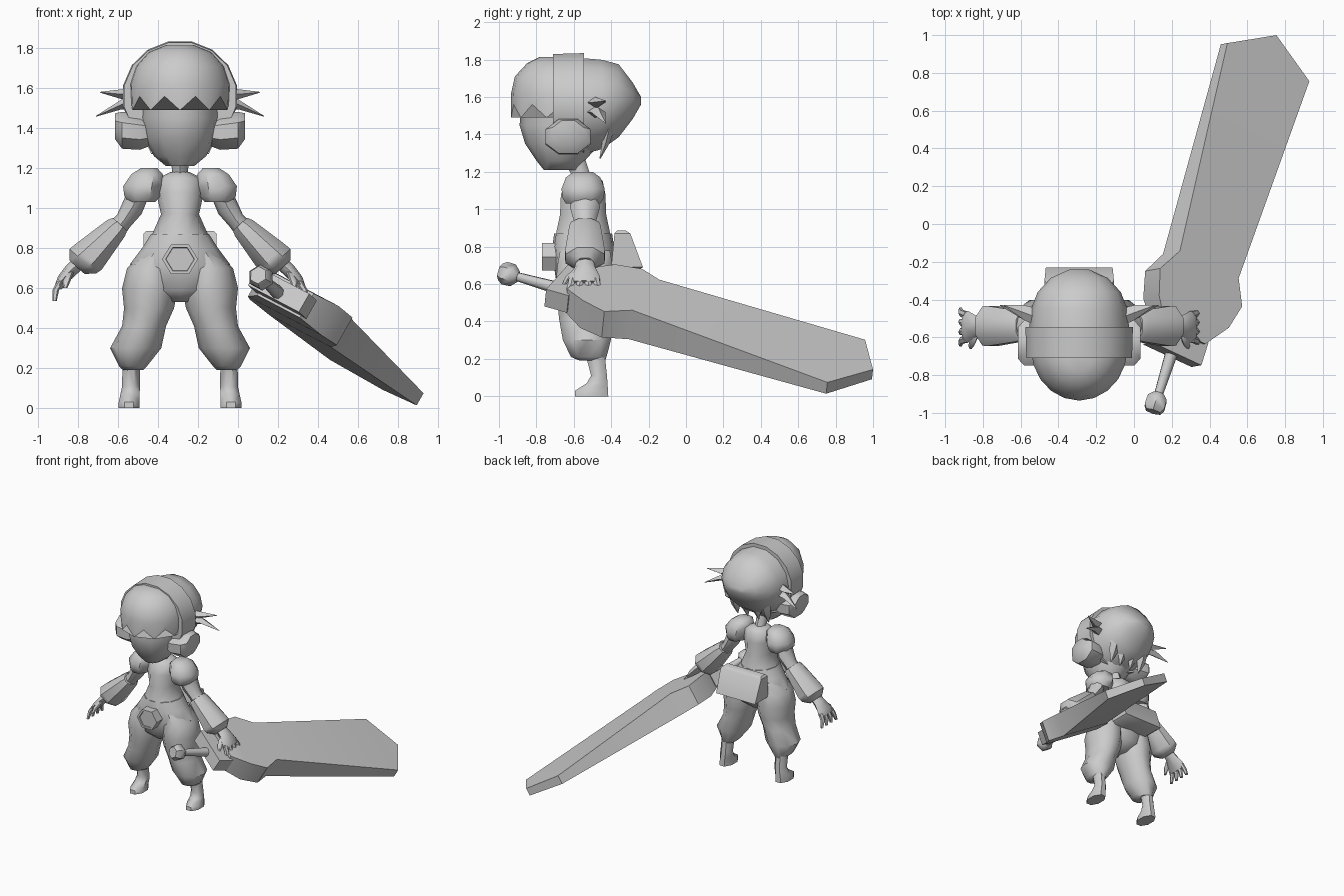
import bpy, bmesh, math
from mathutils import Vector, Matrix

cube = bpy.data.objects.get("Cube")
if cube:
    bpy.data.objects.remove(cube, do_unlink=True)

GREY = (0.6, 0.6, 0.6, 1)
mat = bpy.data.materials.new("plain_grey")
mat.use_nodes = True
mat.diffuse_color = GREY
mat.node_tree.nodes["Principled BSDF"].inputs["Base Color"].default_value = GREY

X, Y, Z = Vector((1, 0, 0)), Vector((0, 1, 0)), Vector((0, 0, 1))
BODY = Matrix.Translation((-0.29, 0, 0))


def loft(name, rings, n=8, ex=X, ey=Y, phase=0.0, mirror=False, zig=0.0,
         place=BODY, angle=45):
    """Skin rings of (x, y, z, radius along ex, radius along ey); zig drops every other first-ring point."""
    bm = bmesh.new()
    loops = []
    for k, (x, y, z, rx, ry) in enumerate(rings):
        loop = []
        for i in range(n):
            a = math.tau * i / n + phase
            p = Vector((x, y, z)) + ex * (rx * math.cos(a)) + ey * (ry * math.sin(a))
            if k == 0 and i % 2:
                p.z -= zig
            loop.append(bm.verts.new(p))
        loops.append(loop)
    for lo, hi in zip(loops, loops[1:]):
        for i in range(n):
            j = (i + 1) % n
            bm.faces.new((lo[i], lo[j], hi[j], hi[i]))
    bm.faces.new(loops[0])
    bm.faces.new(loops[-1])
    bmesh.ops.recalc_face_normals(bm, faces=bm.faces)
    return finish(name, bm, place, mirror, angle)


def finish(name, bm, place, mirror=False, angle=45):
    mesh = bpy.data.meshes.new(name)
    bm.to_mesh(mesh)
    bm.free()
    mesh.materials.append(mat)
    ob = bpy.data.objects.new(name, mesh)
    bpy.context.collection.objects.link(ob)
    ob.matrix_world = place
    if mirror:
        ob.modifiers.new("mirror", "MIRROR").use_mirror_merge = False
    bpy.ops.object.select_all(action="DESELECT")
    ob.select_set(True)
    bpy.context.view_layer.objects.active = ob
    bpy.ops.object.shade_smooth_by_angle(angle=math.radians(angle))
    return ob


# Head and hair
loft("face", [(0, -.67, 1.21, .07, .09), (0, -.67, 1.26, .13, .13),
              (0, -.66, 1.35, .18, .2), (0, -.65, 1.45, .2, .24),
              (0, -.64, 1.65, .2, .23)], 12)
loft("fringe", [(0, -.66, 1.56, .25, .275), (0, -.66, 1.62, .255, .275),
                (0, -.66, 1.71, .225, .255), (0, -.68, 1.78, .16, .17),
                (0, -.7, 1.815, .07, .08)], 20, zig=.07, angle=35)
loft("hair_band", [(0, -.71, 1.56, .285, .275), (0, -.545, 1.56, .29, .28)],
     16, ey=Z, phase=math.pi / 16)
loft("back_hair", [(0, -.56, 1.55, .265, .265), (0, -.45, 1.56, .255, .245),
                   (0, -.36, 1.58, .22, .2), (0, -.285, 1.58, .15, .1),
                   (0, -.24, 1.58, .05, .02)], 14, ey=Z)
loft("ear_cover", [(.14, -.63, 1.38, .1, .07), (.2, -.63, 1.38, .13, .095),
                   (.29, -.63, 1.39, .13, .1), (.325, -.63, 1.41, .09, .07)],
     8, Y, Z, math.pi / 8, mirror=True)
for name, z, tip_x, tip_z in (("upper_hair_spike", 1.57, .4, 1.58),
                              ("lower_hair_spike", 1.52, .42, 1.46)):
    loft(name, [(.21, -.5, z, .05, .035), (.29, -.47, z, .04, .025),
                (tip_x, -.43, tip_z, .002, .002)], 4, Y, Z, mirror=True)
for name, x in (("inner_nape_lock", .05), ("outer_nape_lock", .14)):
    loft(name, [(x, -.41, 1.43, .05, .03), (x, -.43, 1.35, .04, .02),
                (x, -.46, 1.27, .003, .003)], 4, mirror=True)

# Trunk
loft("neck", [(0, -.55, 1.13, .05, .06), (0, -.56, 1.18, .04, .05),
              (0, -.6, 1.27, .045, .06)])
loft("torso", [(0, -.55, .82, .165, .16), (0, -.55, .88, .135, .15),
               (0, -.55, .97, .095, .13), (0, -.55, 1.08, .12, .125),
               (0, -.54, 1.15, .11, .1), (0, -.54, 1.18, .05, .07)], 10)
loft("hips", [(0, -.54, .53, .05, .08), (0, -.54, .59, .2, .15),
              (0, -.54, .72, .25, .17), (0, -.55, .8, .19, .165),
              (0, -.55, .87, .145, .155)], 12)
loft("belt_buckle", [(0, -.68, .745, .09, .085), (0, -.77, .745, .09, .085),
                     (0, -.77, .745, .072, .068), (0, -.762, .745, .07, .066)],
     6, ey=Z, angle=30)
loft("back_pouch", [(0, -.33, .67, .21, .09), (0, -.315, .69, .25, .12),
                    (0, -.34, .87, .26, .06), (0, -.345, .885, .24, .035)],
     4, phase=math.pi / 4, mirror=False)

# Legs
loft("trouser_leg", [(.235, -.5, .19, .05, .07), (.235, -.52, .21, .07, .1),
                     (.222, -.53, .3, .128, .135), (.18, -.54, .41, .11, .145),
                     (.155, -.54, .5, .125, .155), (.15, -.54, .6, .14, .165),
                     (.14, -.54, .7, .125, .155), (.1, -.54, .78, .09, .14)],
     10, mirror=True)
loft("foot", [(.255, -.505, 0, .058, .097), (.255, -.505, .03, .056, .095),
              (.25, -.475, .07, .052, .06), (.245, -.465, .11, .048, .046),
              (.245, -.485, .22, .047, .055)], 8, phase=math.pi / 8, mirror=True)

# Arms
slant = Vector((.74, 0, .67))
loft("shoulder_pad", [(.19, -.55, 1.03, .07, .1), (.188, -.55, 1.06, .098, .12),
                      (.183, -.55, 1.11, .11, .125), (.165, -.55, 1.17, .085, .1),
                      (.155, -.55, 1.2, .045, .055)], 8, phase=math.pi / 8, mirror=True)
loft("upper_arm", [(.2, -.55, 1.1, .06, .07), (.235, -.54, 1.01, .058, .08),
                   (.28, -.54, .94, .045, .06), (.33, -.54, .88, .05, .06)],
     8, ex=slant, mirror=True)
loft("forearm_cuff", [(.3, -.54, .92, .052, .08), (.32, -.54, .9, .065, .09),
                      (.46, -.54, .755, .1, .115), (.485, -.54, .735, .098, .112),
                      (.515, -.54, .705, .055, .06)],
     8, ex=slant, phase=math.pi / 8, mirror=True)
loft("palm", [(.49, -.54, .74, .035, .045), (.545, -.54, .69, .034, .055),
              (.59, -.545, .64, .028, .085), (.61, -.545, .605, .02, .085)],
     8, ex=slant, mirror=True)
for i, name in enumerate(("index", "middle", "ring", "little")):
    spread = (i - 1.5) / 1.5
    y = -.545 + .062 * spread
    loft(name + "_finger", [(.595, y, .635, .019, .021),
                            (.622, y + .01 * spread, .59, .017, .02),
                            (.628, y + .03 * spread, .535, .011, .013)],
         6, mirror=True)
loft("thumb", [(.55, -.58, .68, .02, .022), (.565, -.625, .64, .019, .022),
               (.575, -.65, .6, .011, .013)], 6, mirror=True)

# Sword frame: local x across the blade, y along it, z out of its flat side
along = Vector((.29, .918, -.261)).normalized()
across = Vector((.819, -.381, -.43))
across = (across - along * across.dot(along)).normalized()
flat = across.cross(along)
SWORD = Matrix((across, along, flat)).transposed().to_4x4()
SWORD.translation = (.216, -.63, .562)

# Blade: mirrored outline of (length, half width, half thickness)
half = [(.04, .13, .07), (.17, .225, .085), (.31, .265, .08),
        (.44, .19, .09), (1.61, .265, .035)]
outline = half + [(1.766, 0, .03)] + [(s, -w, t) for s, w, t in reversed(half)]
bm = bmesh.new()
top, low = [[bm.verts.new((w, s, .02 + side * t)) for s, w, t in outline]
            for side in (1, -1)]
for i in range(len(outline)):
    j = (i + 1) % len(outline)
    bm.faces.new((top[i], top[j], low[j], low[i]))
for skin in (top, low):
    for i in range(len(half)):
        quad = [skin[i], skin[i + 1], skin[-2 - i], skin[-1 - i]]
        bm.faces.new(list(dict.fromkeys(quad)))
bmesh.ops.recalc_face_normals(bm, faces=bm.faces)
finish("blade", bm, SWORD)

# Guard, grip and pommel
loft("guard", [(0, -.07, .015, .22, .075), (0, .06, .015, .22, .075)],
     4, ey=Z, phase=math.pi / 4, place=SWORD)
loft("grip", [(0, -.31, 0, .024, .024), (0, -.04, 0, .036, .036)],
     8, ey=Z, place=SWORD)
loft("pommel", [(0, -.395, 0, .045, .045), (0, -.37, 0, .062, .062),
                (0, -.32, 0, .06, .06), (0, -.29, 0, .03, .03)],
     6, ey=Z, place=SWORD)
